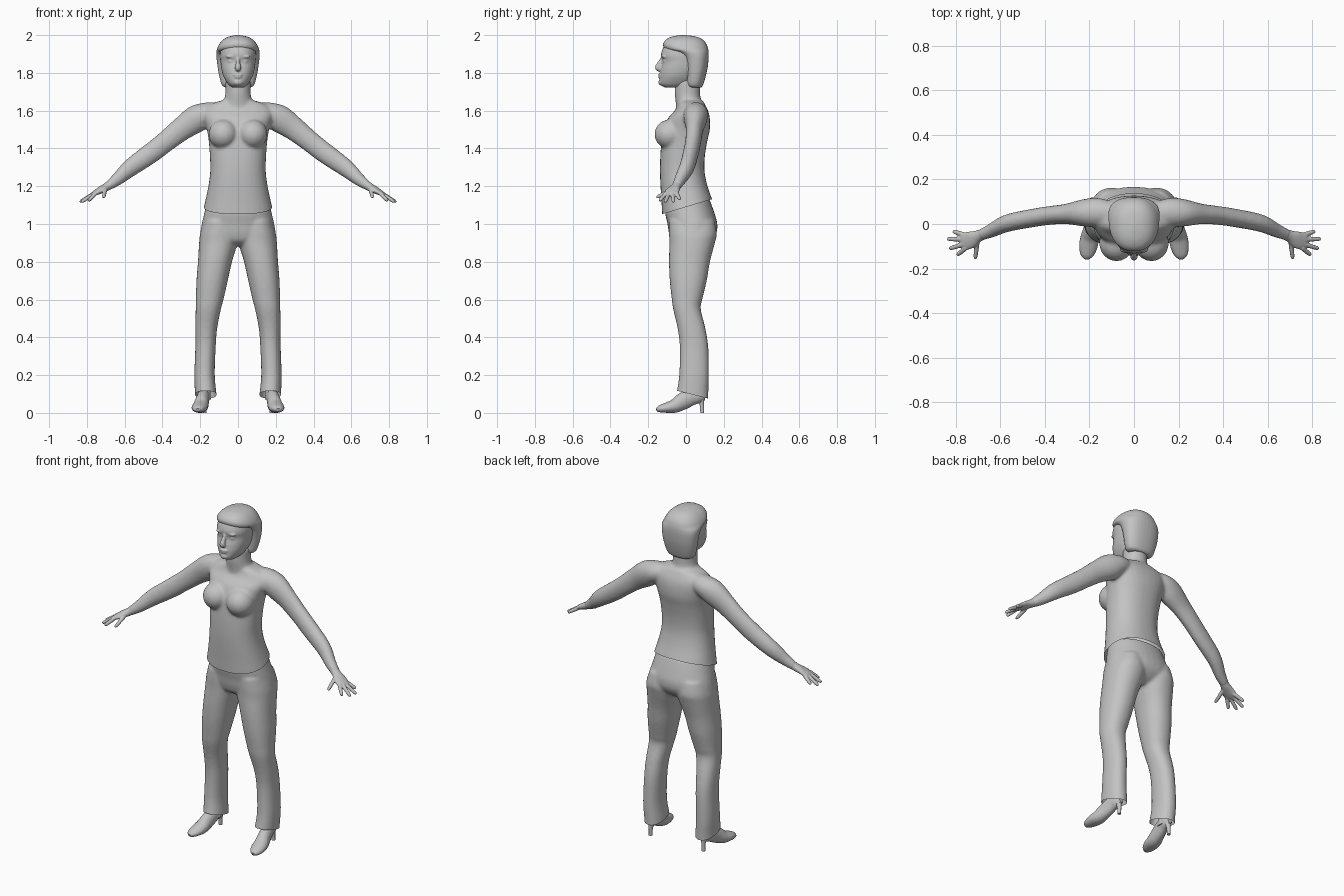
import bpy, bmesh, math
from mathutils import Vector

grey = bpy.data.materials.new("plain_grey")
grey.diffuse_color = (0.55, 0.55, 0.55, 1)


def smooth_rows(rows, steps=4):
    """Catmull-Rom interpolation through rows of numbers."""
    out = []
    for i in range(len(rows) - 1):
        a, b, c, d = rows[max(i - 1, 0)], rows[i], rows[i + 1], rows[min(i + 2, len(rows) - 1)]
        for k in range(steps):
            t = k / steps
            out.append([0.5 * (2 * q + (r - p) * t + (2 * p - 5 * q + 4 * r - s) * t * t
                               + (3 * q - p - 3 * r + s) * t ** 3) for p, q, r, s in zip(a, b, c, d)])
    out.append(list(rows[-1]))
    return out


def skin(bm, rings):
    """Bridge rings of points into a closed skin."""
    loops = [[bm.verts.new(p) for p in ring] for ring in rings]
    n = len(loops[0])
    for a, b in zip(loops, loops[1:]):
        for i in range(n):
            j = (i + 1) % n
            bm.faces.new((a[i], a[j], b[j], b[i]))
    bm.faces.new(loops[0][::-1])
    bm.faces.new(loops[-1])


def stack(bm, rows, side=1, power=2.0, n=32):
    """Horizontal slices: (z, centre x, half width, front y, back y)."""
    rings = []
    for z, cx, w, f, b in smooth_rows(rows):
        ring = []
        for i in range(n):
            a = 2 * math.pi * i / n
            c, s = math.cos(a), math.sin(a)
            px = math.copysign(abs(c) ** (2 / power), c)
            py = math.copysign(abs(s) ** (2 / power), s)
            ring.append(Vector((side * (cx + w * px), (f + b) / 2 + (b - f) / 2 * py, z)))
        rings.append(ring)
    skin(bm, rings)


def tube(bm, rows, side=1, n=20):
    """Oval tube along a path: (x, y, z, sideways radius, upward radius)."""
    rows = smooth_rows(rows)
    pts = [Vector(r[:3]) for r in rows]
    rings = []
    for i, r in enumerate(rows):
        t = (pts[min(i + 1, len(pts) - 1)] - pts[max(i - 1, 0)]).normalized()
        ref = Vector((0, 0, 1)) if abs(t.z) < 0.9 else Vector((0, 1, 0))
        u = ref.cross(t).normalized()
        v = t.cross(u)
        ring = []
        for k in range(n):
            a = 2 * math.pi * k / n
            p = pts[i] + u * r[3] * math.cos(a) + v * r[4] * math.sin(a)
            ring.append(Vector((side * p.x, p.y, p.z)))
        rings.append(ring)
    skin(bm, rings)


def blob(bm, centre, radii):
    """Ellipsoid."""
    made = bmesh.ops.create_uvsphere(bm, u_segments=24, v_segments=16, radius=1)["verts"]
    for v in made:
        v.co = Vector(c + r * p for c, r, p in zip(centre, radii, v.co))


def finish(name, bm, voxel=0, rounds=4, cut=None):
    """Make the object; optionally blend its pieces and trim it below a plane."""
    bmesh.ops.recalc_face_normals(bm, faces=bm.faces)
    me = bpy.data.meshes.new(name)
    bm.to_mesh(me)
    bm.free()
    ob = bpy.data.objects.new(name, me)
    bpy.context.collection.objects.link(ob)
    if voxel:
        m = ob.modifiers.new("blend", 'REMESH')
        m.mode, m.voxel_size = 'VOXEL', voxel
        m = ob.modifiers.new("soften", 'SMOOTH')
        m.factor, m.iterations = 0.5, rounds
        dg = bpy.context.evaluated_depsgraph_get()
        me = bpy.data.meshes.new_from_object(ob.evaluated_get(dg))
        ob.modifiers.clear()
        ob.data = me
    if cut:
        b = bmesh.new()
        b.from_mesh(me)
        bmesh.ops.bisect_plane(b, geom=b.verts[:] + b.edges[:] + b.faces[:],
                               plane_co=cut[0], plane_no=cut[1], clear_inner=True)
        b.to_mesh(me)
        b.free()
    me.materials.clear()
    me.materials.append(grey)
    for p in me.polygons:
        p.use_smooth = True
    bpy.context.view_layer.objects.active = ob
    ob.select_set(True)
    bpy.ops.object.shade_smooth_by_angle(angle=math.radians(50))
    ob.select_set(False)


# Upper body: torso, neck, bust and arms blended, trimmed at a sloping hem
bm = bmesh.new()
stack(bm, [(1.00, 0, .19, -.125, .165), (1.06, 0, .187, -.127, .16), (1.12, 0, .174, -.13, .142),
           (1.20, 0, .157, -.135, .114), (1.28, 0, .147, -.138, .098), (1.36, 0, .149, -.136, .1),
           (1.44, 0, .155, -.13, .113), (1.50, 0, .165, -.12, .126), (1.56, 0, .182, -.095, .126),
           (1.60, 0, .185, -.06, .117), (1.63, 0, .155, -.045, .102), (1.65, 0, .10, -.042, .09),
           (1.66, 0, .05, -.03, .07)], power=2.3)
stack(bm, [(1.58, 0, .09, -.05, .09), (1.65, 0, .076, -.055, .08), (1.69, 0, .067, -.06, .075),
           (1.76, 0, .066, -.06, .075)])
for s in (1, -1):
    blob(bm, (s * .078, -.085, 1.475), (.078, .082, .078))
    tube(bm, [(.10, .05, 1.595, .05, .05), (.16, .052, 1.585, .065, .06), (.22, .05, 1.557, .062, .073),
              (.30, .045, 1.502, .046, .063), (.38, .038, 1.438, .042, .056),
              (.465, .025, 1.372, .041, .054), (.57, .003, 1.297, .039, .047),
              (.64, -.03, 1.236, .031, .034), (.69, -.05, 1.20, .025, .024)], s)
finish("upper_body", bm, .009, 4, ((0, 0, 1.09), (0, -.3, 1)))

# Trousers: hips and two legs blended, trimmed at the cuffs
bm = bmesh.new()
stack(bm, [(1.13, 0, .162, -.105, .125), (1.06, 0, .178, -.11, .15), (1.0, 0, .192, -.098, .166),
           (.95, 0, .197, -.09, .16), (.91, 0, .17, -.075, .13), (.885, 0, .12, -.04, .09)], power=2.2)
for s in (1, -1):
    stack(bm, [(1.02, .095, .085, -.09, .15), (.95, .1, .1, -.09, .163), (.9, .104, .102, -.088, .153),
               (.8, .122, .09, -.09, .127), (.7, .137, .083, -.086, .11), (.6, .15, .073, -.075, .086),
               (.55, .157, .067, -.068, .078), (.45, .168, .058, -.045, .102),
               (.35, .172, .054, -.033, .118), (.2, .177, .054, -.036, .121),
               (.1, .171, .057, -.05, .118), (.04, .17, .057, -.052, .117)], s, 2.2)
finish("trousers", bm, .009, 4, ((0, 0, .105), (0, .25, 1)))

# Head: skull with nose, lips, chin, brows and eyes blended in
bm = bmesh.new()
stack(bm, [(1.722, 0, .03, -.11, -.03), (1.74, 0, .053, -.137, .03), (1.78, 0, .077, -.139, .06),
           (1.82, 0, .088, -.134, .08), (1.86, 0, .093, -.125, .09), (1.90, 0, .095, -.132, .1),
           (1.95, 0, .085, -.11, .09), (1.98, 0, .05, -.06, .05)], power=2.2)
tube(bm, [(0, -.122, 1.885, .008, .008), (0, -.134, 1.86, .011, .012), (0, -.146, 1.835, .015, .016),
          (0, -.148, 1.822, .016, .014), (0, -.136, 1.812, .009, .006)])
blob(bm, (0, -.137, 1.789), (.026, .011, .006))
blob(bm, (0, -.135, 1.777), (.022, .012, .007))
blob(bm, (0, -.128, 1.75), (.026, .018, .018))
for s in (1, -1):
    blob(bm, (s * .037, -.116, 1.886), (.028, .014, .008))
    blob(bm, (s * .037, -.107, 1.861), (.017, .015, .008))
finish("head", bm, .005, 3)

# Hair: short cap that steps back from the face
bm = bmesh.new()
stack(bm, [(1.722, 0, .065, .015, .08), (1.735, 0, .085, 0, .09), (1.78, 0, .099, -.003, .104),
           (1.83, 0, .108, -.008, .115), (1.88, 0, .114, -.022, .12), (1.908, 0, .115, -.055, .12),
           (1.925, 0, .112, -.108, .118), (1.95, 0, .101, -.122, .11), (1.975, 0, .08, -.108, .09),
           (1.992, 0, .05, -.075, .055), (2.0, 0, .01, -.03, .0)], power=2.3)
finish("hair", bm, .006, 2)

for s, word in ((1, "left"), (-1, "right")):
    # Hand: flat palm, four fingers and a thumb
    bm = bmesh.new()
    tube(bm, [(.665, -.042, 1.217, .025, .025), (.695, -.053, 1.197, .026, .022),
              (.73, -.07, 1.178, .038, .018), (.76, -.079, 1.162, .038, .013),
              (.772, -.082, 1.156, .03, .009)], s)
    for base, tip in (((.755, -.05, 1.164), (.812, -.033, 1.13)),
                      ((.762, -.069, 1.162), (.838, -.067, 1.116)),
                      ((.762, -.09, 1.161), (.829, -.111, 1.116)),
                      ((.752, -.106, 1.163), (.793, -.14, 1.122)),
                      ((.702, -.075, 1.182), (.712, -.157, 1.14))):
        a, b = Vector(base), Vector(tip)
        tube(bm, [(*a.lerp(b, t), r, r) for t, r in ((0, .011), (.5, .0105), (.88, .009), (1, .004))], s, 12)
    finish("hand_" + word, bm, .004, 2)

    # Shoe: pointed toe, raised arch, ankle and thin heel
    bm = bmesh.new()
    tube(bm, [(.213, -.156, .015, .012, .009), (.211, -.138, .021, .03, .019), (.205, -.10, .028, .041, .028),
              (.198, -.06, .037, .041, .037), (.19, -.02, .06, .036, .045), (.182, .03, .085, .032, .045),
              (.176, .07, .092, .03, .04), (.174, .098, .095, .016, .028)], s)
    tube(bm, [(.176, .045, .07, .032, .038), (.176, .045, .14, .03, .035), (.176, .045, .2, .03, .035)], s)
    tube(bm, [(.175, .078, .085, .022, .02), (.176, .084, .045, .012, .012), (.177, .086, 0, .01, .01)], s)
    finish("shoe_" + word, bm)
